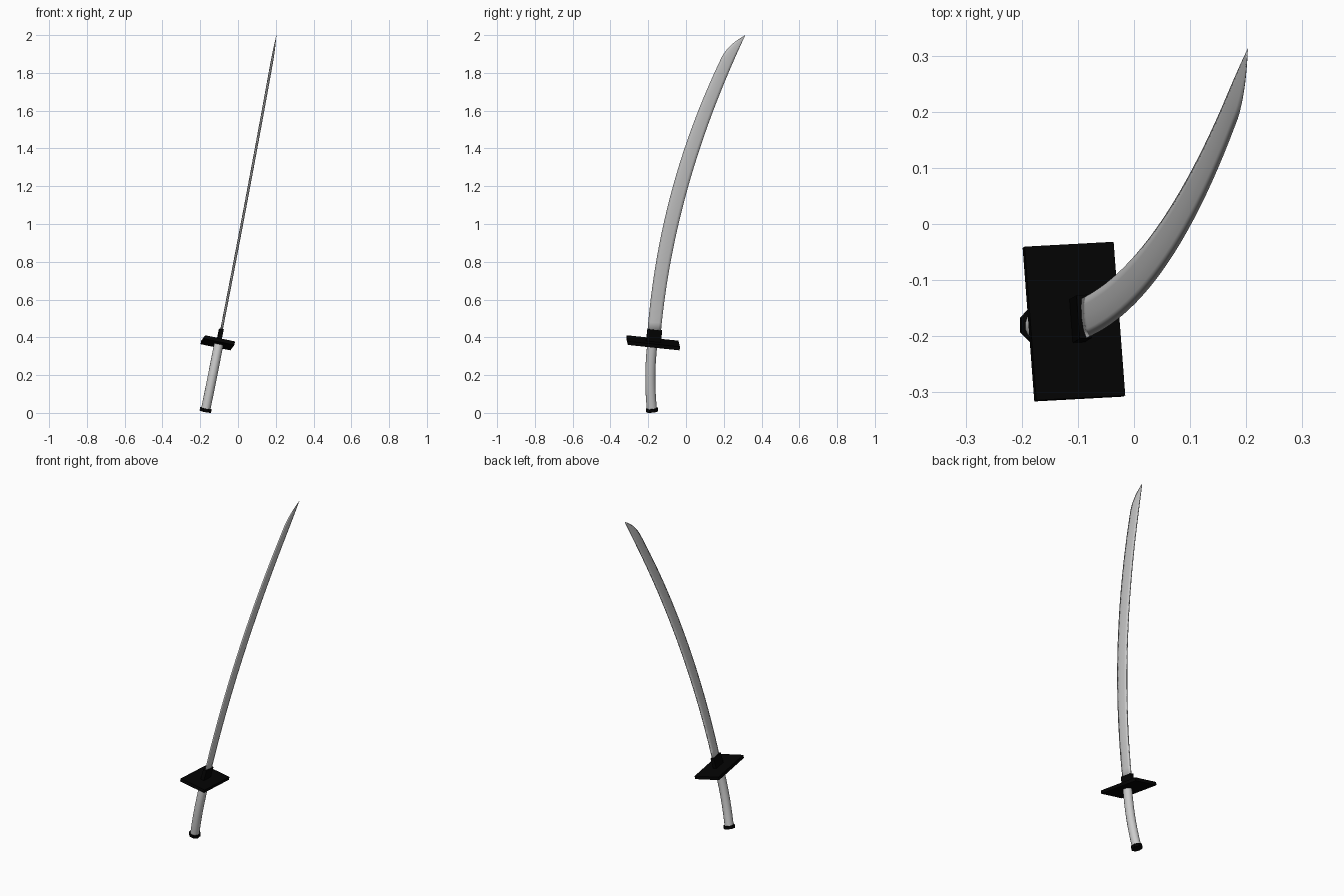
import bpy, bmesh, math
from mathutils import Vector

if "Cube" in bpy.data.objects:
    bpy.data.objects.remove(bpy.data.objects["Cube"])

# The sword lies in one tilted plane; positions are read as (y, z) in the side view
N = Vector((1, 0.045, -0.2)).normalized()


def on_plane(y, z, off=0.0):
    x = -0.0913 + 0.2 * (z - 0.42) - 0.045 * (y + 0.165)
    return Vector((x, y, z)) + N * off


def lagrange(pts, z):
    total = 0.0
    for i, (zi, yi) in enumerate(pts):
        f = yi
        for j, (zj, _) in enumerate(pts):
            if i != j:
                f *= (z - zj) / (zi - zj)
        total += f
    return total


black = bpy.data.materials.new("black")
black.diffuse_color = (0.001, 0.001, 0.001, 1)
black.use_nodes = True
black.node_tree.nodes["Principled BSDF"].inputs["Base Color"].default_value = black.diffuse_color


def loft(name, rings, mat=None, angle=None):
    bm = bmesh.new()
    vr = [[bm.verts.new(p) for p in r] for r in rings]
    n = len(vr[0])
    for a, b in zip(vr, vr[1:]):
        for i in range(n):
            bm.faces.new((a[i], a[(i + 1) % n], b[(i + 1) % n], b[i]))
    bm.faces.new(vr[0][::-1])
    bm.faces.new(vr[-1])
    bmesh.ops.remove_doubles(bm, verts=bm.verts, dist=1e-5)
    bmesh.ops.recalc_face_normals(bm, faces=bm.faces)
    me = bpy.data.meshes.new(name)
    bm.to_mesh(me)
    bm.free()
    ob = bpy.data.objects.new(name, me)
    bpy.context.collection.objects.link(ob)
    if mat:
        me.materials.append(mat)
    if angle:
        bpy.ops.object.select_all(action='DESELECT')
        ob.select_set(True)
        bpy.context.view_layer.objects.active = ob
        bpy.ops.object.shade_smooth_by_angle(angle=math.radians(angle))
    return ob


# Blade: cutting edge on the convex side, spine on the concave side
edge = [(0.42, -0.205), (0.9, -0.140), (1.4, -0.008), (1.86, 0.178)]
spine = [(0.42, -0.134), (0.9, -0.062), (1.4, 0.073), (2.0, 0.314)]


def blade_ring(a, b, s=1.0):
    def at(t, off):
        return on_plane(a[0] + (b[0] - a[0]) * t, a[1] + (b[1] - a[1]) * t, off * s)
    half = [(0.2, 0.0045), (0.5, 0.0065), (0.8, 0.006), (1.0, 0.004)]
    return ([at(0, 0)] + [at(t, o) for t, o in half]
            + [at(t, -o) for t, o in reversed(half)])


rings = []
for i in range(25):
    t = i / 24
    ze, zs = 0.42 + 1.44 * t, 0.42 + 1.40 * t
    rings.append(blade_ring((lagrange(edge, ze), ze), (lagrange(spine, zs), zs)))
# Curved point
p0, p1, p2 = Vector((0.178, 1.86)), Vector((0.212, 1.945)), Vector((0.314, 2.0))
for i in range(1, 9):
    t = i / 8
    e = p0 * (1 - t) ** 2 + p1 * 2 * t * (1 - t) + p2 * t * t
    zs = 1.82 + 0.18 * t
    rings.append(blade_ring(e, (lagrange(spine, zs), zs), 1 - t ** 2))
loft("blade", rings, angle=180)

# Guard and collar share one frame
W = Vector((0.2, 0.12, 1)).normalized()
V = Vector((1, 0.055, -0.2))
V = (V - W * V.dot(W)).normalized()
U = W.cross(V)


def box(name, c, lv, lu, lw):
    c = Vector(c)
    rs = [[c + V * lv / 2 * a + U * lu / 2 * b + W * lw / 2 * k
           for a, b in ((-1, -1), (1, -1), (1, 1), (-1, 1))] for k in (-1, 1)]
    return loft(name, rs, black)


box("guard", (-0.107, -0.174, 0.371), 0.162, 0.276, 0.019)
box("collar", (-0.0955, -0.169, 0.408), 0.022, 0.078, 0.068)

# Curved grip
grip = [(0.015, -0.180), (0.19, -0.189), (0.372, -0.177)]


def round_ring(z, rv, ru, n, along=0.0):
    d = 0.001
    c = on_plane(lagrange(grip, z), z)
    T = (on_plane(lagrange(grip, z + d), z + d) - c).normalized()
    S = T.cross(N).normalized()
    return [c + T * along + N * rv * math.cos(a) + S * ru * math.sin(a)
            for a in ((i + 0.5) * 2 * math.pi / n for i in range(n))]


loft("grip", [round_ring(0.016 + 0.356 * i / 12, 0.025, 0.027, 16) for i in range(13)], angle=40)

# Pommel cap
loft("pommel", [round_ring(0.016, 0.033, 0.034, 8, k) for k in (-0.009, 0.009)], black)
